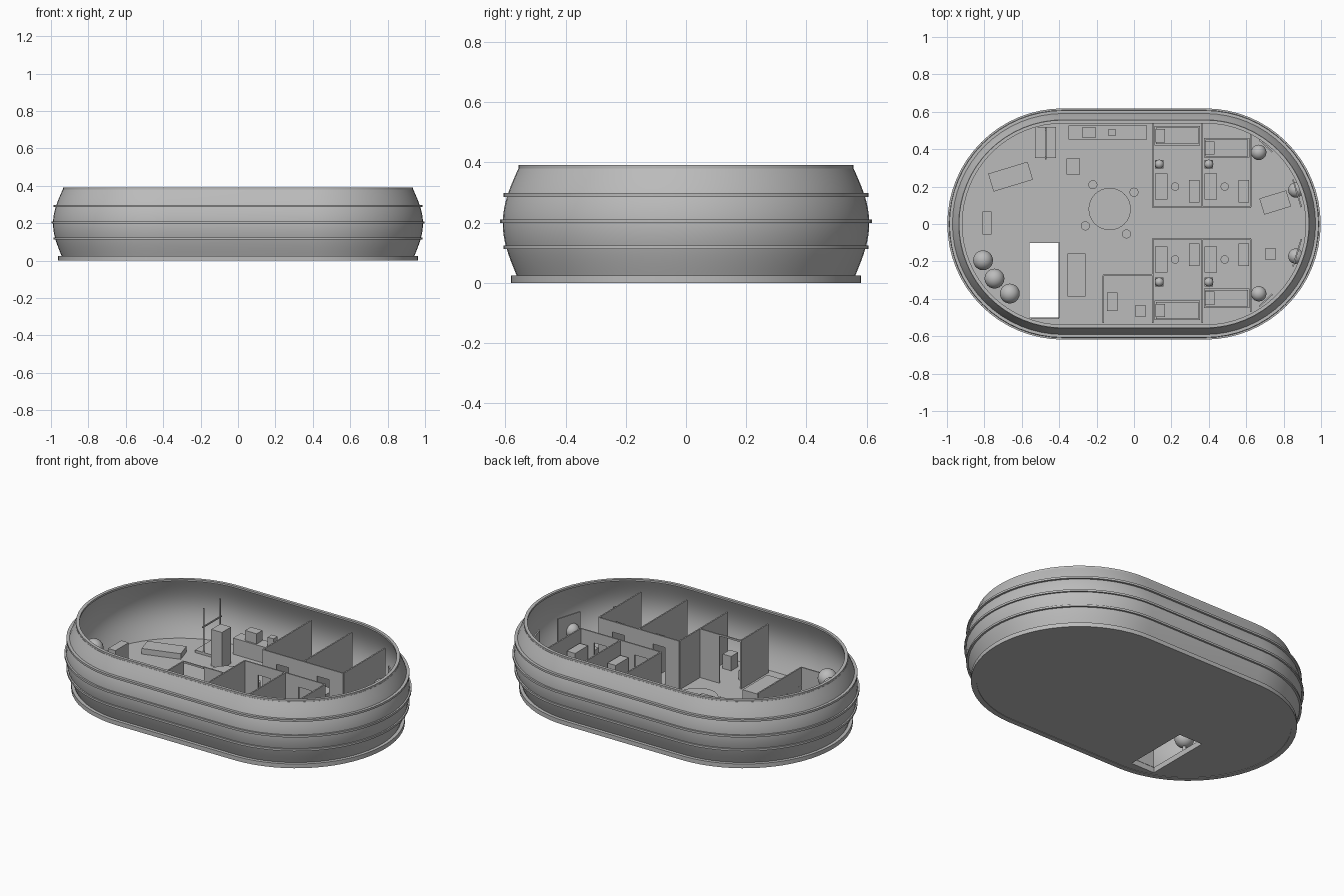
import bpy
import bmesh
from math import pi, cos, sin, radians, atan2, hypot

if "Cube" in bpy.data.objects:
    bpy.data.objects.remove(bpy.data.objects["Cube"])

HALF = 0.38      # half length of the straight sides
FLOOR = 0.035
WALL_TOP = 0.322
THIN = 0.008

grey = bpy.data.materials.new("plain_grey")
grey.use_nodes = True
colour = (0.5, 0.5, 0.5, 1)
grey.diffuse_color = colour
grey.node_tree.nodes["Principled BSDF"].inputs["Base Color"].default_value = colour


def finish(name, bm, smooth=False):
    bmesh.ops.recalc_face_normals(bm, faces=bm.faces)
    mesh = bpy.data.meshes.new(name)
    bm.to_mesh(mesh)
    bm.free()
    mesh.materials.append(grey)
    ob = bpy.data.objects.new(name, mesh)
    bpy.context.collection.objects.link(ob)
    if smooth:
        bpy.ops.object.select_all(action='DESELECT')
        ob.select_set(True)
        bpy.context.view_layer.objects.active = ob
        bpy.ops.object.shade_smooth_by_angle(angle=radians(30))
    return ob


def stadium(name, profile, capped=False, steps=32):
    """Sweep a (radius, height) profile around a pill-shaped outline."""
    bm = bmesh.new()
    loops = []
    for r, z in profile:
        loop = []
        for side in (1, -1):
            for i in range(steps + 1):
                a = -pi / 2 + pi * i / steps
                loop.append(bm.verts.new((side * (HALF + r * cos(a)), side * r * sin(a), z)))
        loops.append(loop)
    n = len(loops[0])
    pairs = list(zip(loops, loops[1:]))
    if capped:
        bm.faces.new(loops[0])
        bm.faces.new(loops[-1])
    else:
        pairs.append((loops[-1], loops[0]))
    for a, b in pairs:
        for i in range(n):
            j = (i + 1) % n
            bm.faces.new((a[i], a[j], b[j], b[i]))
    return finish(name, bm, True)


def box(name, x, y, sx, sy, top, bottom=FLOOR, turn=0):
    bm = bmesh.new()
    bmesh.ops.create_cube(bm, size=1)
    for v in bm.verts:
        px, py = v.co.x * sx, v.co.y * sy
        v.co = (px * cos(turn) - py * sin(turn), px * sin(turn) + py * cos(turn),
                top if v.co.z > 0 else bottom)
    ob = finish(name, bm)
    ob.location = (x, y, 0)
    return ob


def wall(name, a, b, top=WALL_TOP, bottom=FLOOR):
    """Thin upright panel between two floor points."""
    dx, dy = b[0] - a[0], b[1] - a[1]
    return box(name, (a[0] + b[0]) / 2, (a[1] + b[1]) / 2, hypot(dx, dy), THIN,
               top, bottom, atan2(dy, dx))


def cylinder(name, x, y, r, top, bottom=FLOOR, r2=None):
    bm = bmesh.new()
    bmesh.ops.create_cone(bm, cap_ends=True, segments=32, radius1=r,
                          radius2=r if r2 is None else r2, depth=top - bottom)
    ob = finish(name, bm, True)
    ob.location = (x, y, (top + bottom) / 2)


def ball(name, x, y, z, r):
    bm = bmesh.new()
    bmesh.ops.create_uvsphere(bm, u_segments=24, v_segments=14, radius=r)
    ob = finish(name, bm, True)
    ob.location = (x, y, z)


# Hull: bulging shell, bands and rim
outer = []
for i in range(17):
    t = i / 16
    outer.append((0.563 + 0.049 * sin(pi * t) - 0.006 * t, 0.025 + 0.355 * t))
stadium("hull_shell", outer + [(r - 0.012, z) for r, z in reversed(outer)])


def band(name, r, z0, z1, depth=0.018):
    stadium(name, [(r, z0), (r, z1), (r - depth, z1), (r - depth, z0)])


for z, r in ((0.118, 0.607), (0.204, 0.618), (0.292, 0.607)):
    band("hull_band", r, z - 0.006, z + 0.006)
band("top_rim", 0.556, 0.38, 0.391)
band("base_ring", 0.582, 0, 0.025, 0.03)

# Floor with a stairwell opening
floor = stadium("floor", [(0.555, 0.003), (0.555, FLOOR)], capped=True)
cutter = box("stairwell_cutter", -0.482, -0.302, 0.155, 0.4, 0.2, -0.2)
cutter.hide_render = True
cut = floor.modifiers.new("stairwell", 'BOOLEAN')
cut.operation = 'DIFFERENCE'
cut.solver = 'EXACT'
cut.object = cutter
bpy.context.view_layer.objects.active = floor
bpy.ops.object.modifier_apply(modifier=cut.name)
bpy.data.objects.remove(cutter)
wall("stair_rail", (-0.4, -0.5), (-0.4, -0.1), 0.14)
wall("stair_rail", (-0.56, -0.504), (-0.4, -0.504), 0.14)

# Cabins on both sides of the corridor
for side in (1, -1):
    def m(y):
        return side * y + 0.005

    wall("cabin_wall", (0.1, m(0.085)), (0.1, m(0.535)))
    wall("cabin_wall", (0.365, m(0.085)), (0.365, m(0.535)))
    wall("end_wall", (0.625, m(0.085)), (0.625, m(0.475)))
    # Corridor wall with two doorways
    for x0, x1 in ((0.1, 0.19), (0.27, 0.455), (0.535, 0.625)):
        wall("corridor_wall", (x0, m(0.085)), (x1, m(0.085)))
    for x0, x1 in ((0.19, 0.27), (0.455, 0.535)):
        wall("door_lintel", (x0, m(0.085)), (x1, m(0.085)), bottom=0.26)
    for x, bed_y in ((0.1, 0.467), (0.365, 0.402)):
        box("bed_frame", x + 0.131, m(bed_y), 0.242, 0.104, 0.075)
        box("mattress", x + 0.131, m(bed_y), 0.228, 0.09, 0.09, 0.07)
        box("pillow", x + 0.04, m(bed_y), 0.05, 0.07, 0.1, 0.088)
        box("nightstand", x + 0.035, m(0.315), 0.046, 0.046, 0.09)
        ball("lamp", x + 0.035, m(0.315), 0.112, 0.024)
        box("desk", x + 0.045, m(0.195), 0.068, 0.14, 0.11)
        cylinder("stool", x + 0.12, m(0.195), 0.022, 0.075)
        box("closet", x + 0.222, m(0.17), 0.054, 0.12, 0.245)

    # Observation end: screens and potted plants
    wall("screen", (0.67, m(0.445)), (0.74, m(0.38)), 0.24, 0.1)
    wall("screen", (0.85, m(0.232)), (0.895, m(0.085)), 0.24, 0.1)
    for x, y in ((0.667, 0.378), (0.865, 0.177)):
        cylinder("plant_pot", x, m(y), 0.02, 0.08, r2=0.03)
        cylinder("plant_stem", x, m(y), 0.008, 0.13, 0.08)
        ball("plant_crown", x, m(y), 0.145, 0.041)
box("angled_desk", 0.755, 0.115, 0.15, 0.09, 0.11, turn=radians(17))
box("seat", 0.73, -0.16, 0.058, 0.058, 0.08)

# Washroom
wall("washroom_wall", (-0.165, -0.53), (-0.165, -0.275))
wall("washroom_wall", (-0.03, -0.272), (0.1, -0.272))
wall("washroom_lintel", (-0.165, -0.275), (-0.03, -0.275), bottom=0.312)
box("washstand", 0.035, -0.465, 0.055, 0.066, 0.12)
box("toilet", -0.117, -0.415, 0.056, 0.1, 0.09)

# Kitchen counter
box("counter", -0.14, 0.49, 0.42, 0.074, 0.13)
box("oven", -0.24, 0.49, 0.076, 0.054, 0.19, 0.13)
box("mixer", -0.117, 0.49, 0.038, 0.038, 0.185, 0.13)
box("tall_cabinet", -0.325, 0.307, 0.07, 0.085, 0.25)

# Dining table and stools
cylinder("dining_table", -0.13, 0.08, 0.113, 0.115, 0.1)
cylinder("table_leg", -0.13, 0.08, 0.02, 0.1)
for x, y in ((-0.22, 0.21), (0.0, 0.17), (-0.04, -0.053), (-0.26, -0.01)):
    cylinder("dining_stool", x, y, 0.024, 0.075)

# Exercise and lounge area
box("weight_bench", -0.472, 0.435, 0.112, 0.165, 0.05)
for y in (0.355, 0.505):
    cylinder("rack_post", -0.472, y, 0.005, 0.31)
box("barbell", -0.472, 0.432, 0.007, 0.175, 0.205, 0.198)
box("treadmill", -0.66, 0.253, 0.22, 0.1, 0.068, turn=radians(17))
box("sofa", -0.307, -0.273, 0.096, 0.23, 0.1)
box("console", -0.785, 0.005, 0.048, 0.124, 0.14)
for x, y in ((-0.807, -0.194), (-0.746, -0.292), (-0.664, -0.372)):
    cylinder("tree_pot", x, y, 0.03, 0.09, r2=0.04)
    cylinder("tree_trunk", x, y, 0.01, 0.17, 0.09)
    ball("tree_crown", x, y, 0.195, 0.053)
